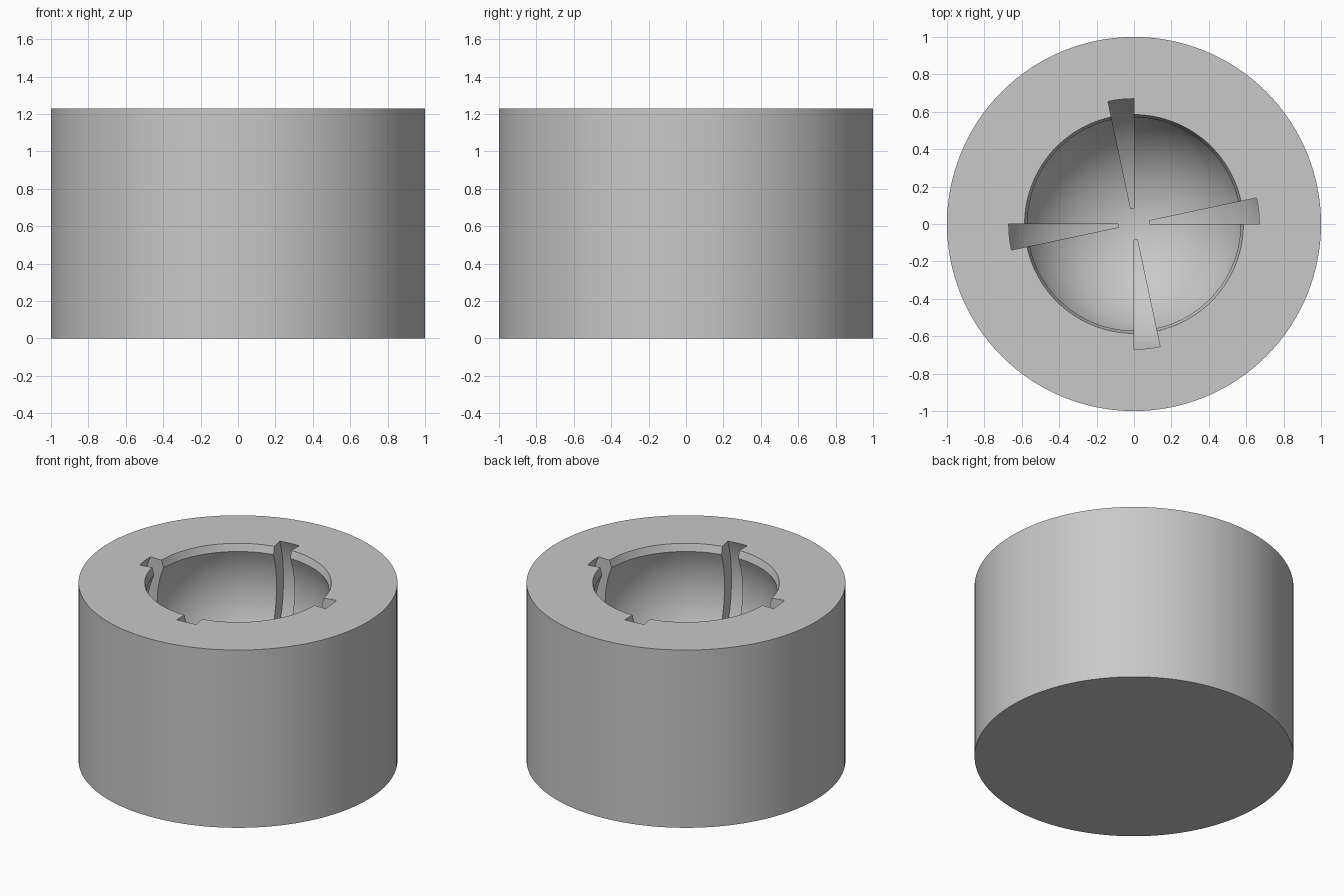
import bpy, bmesh, math
from mathutils import Vector

if "Cube" in bpy.data.objects:
    bpy.data.objects.remove(bpy.data.objects["Cube"], do_unlink=True)

HEIGHT, RADIUS = 1.23, 1.0
CENTRE_Z = 0.94                      # centre of the spherical socket
LIP_R, LIP_Z, RIM_R = 0.57, HEIGHT - 0.05, 0.585
GROOVE_TOP_R, GROOVE_END_R = 0.67, 0.085
GROOVE_ANGLE = math.radians(12)

grey = bpy.data.materials.new("plain_grey")
grey.use_nodes = True
colour = (0.58, 0.58, 0.58, 1)
grey.diffuse_color = colour
grey.node_tree.nodes["Principled BSDF"].inputs["Base Color"].default_value = colour


def sphere_arc(r0, z0, r_end, steps):
    """Meridian points from (r0, z0) down the sphere to radius r_end below its centre."""
    radius = math.hypot(r0, z0 - CENTRE_Z)
    start = math.atan2(z0 - CENTRE_Z, r0)
    end = -math.acos(r_end / radius)
    angles = [start + (end - start) * i / steps for i in range(steps + 1)]
    return [(radius * math.cos(a), CENTRE_Z + radius * math.sin(a)) for a in angles]


def make_object(name, bm):
    bmesh.ops.remove_doubles(bm, verts=bm.verts, dist=1e-5)
    bmesh.ops.recalc_face_normals(bm, faces=bm.faces)
    mesh = bpy.data.meshes.new(name)
    bm.to_mesh(mesh)
    bm.free()
    mesh.materials.append(grey)
    obj = bpy.data.objects.new(name, mesh)
    bpy.context.collection.objects.link(obj)
    return obj


def spin(bm, geom, angle, steps):
    bmesh.ops.spin(bm, geom=geom, cent=(0, 0, 0), axis=(0, 0, 1),
                   angle=angle, steps=steps, use_duplicate=False)


# Cylindrical body with chamfered rim and undercut ball socket
bm = bmesh.new()
profile = [(0, 0), (RADIUS, 0), (RADIUS, HEIGHT), (RIM_R, HEIGHT)]
profile += sphere_arc(LIP_R, LIP_Z, 0, 40)
verts = [bm.verts.new((r, 0, z)) for r, z in profile]
edges = [bm.edges.new(pair) for pair in zip(verts, verts[1:])]
spin(bm, verts + edges, math.tau, 128)
body = make_object("socket_body", bm)

# Four wedge-shaped grooves that follow the socket wall
bm = bmesh.new()
section = [(GROOVE_END_R, HEIGHT + 0.1), (GROOVE_TOP_R, HEIGHT + 0.1)]
section += sphere_arc(GROOVE_TOP_R, HEIGHT, GROOVE_END_R, 40)
for k in range(4):
    a = k * math.pi / 2
    direction = Vector((math.cos(a), math.sin(a), 0))
    verts = [bm.verts.new(direction * r + Vector((0, 0, z))) for r, z in section]
    face = bm.faces.new(verts)
    spin(bm, verts + list(face.edges) + [face], GROOVE_ANGLE, 4)
cutter = make_object("groove_cutter", bm)
cutter.hide_render = True

# Cut the grooves and shade
bpy.ops.object.select_all(action='DESELECT')
bpy.context.view_layer.objects.active = body
body.select_set(True)
cut = body.modifiers.new("grooves", 'BOOLEAN')
cut.operation = 'DIFFERENCE'
cut.solver = 'EXACT'
cut.object = cutter
bpy.ops.object.modifier_apply(modifier=cut.name)
bpy.data.objects.remove(cutter, do_unlink=True)
bpy.ops.object.shade_smooth_by_angle(angle=math.radians(25))
